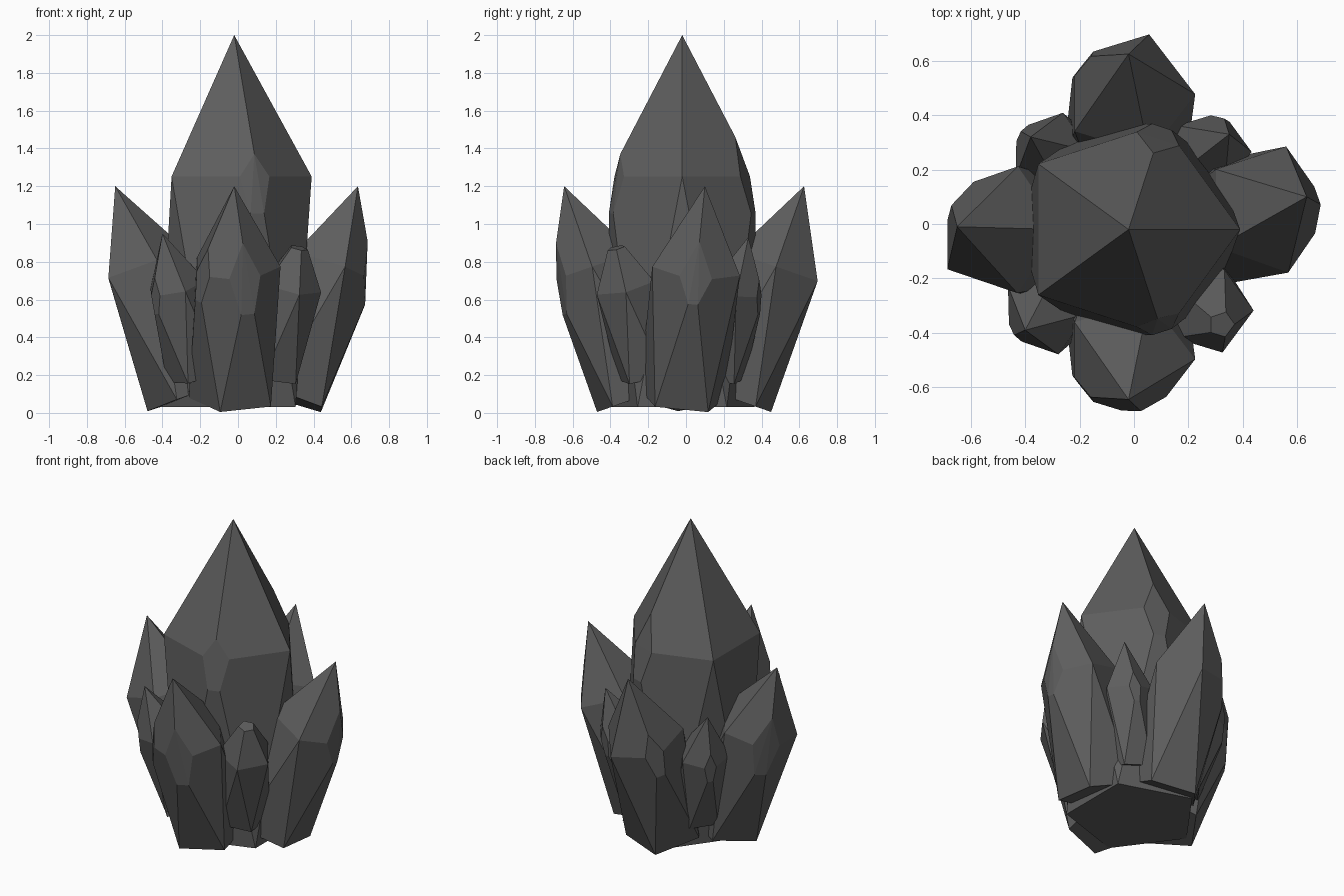
import bpy, bmesh, math
from mathutils import Vector

if "Cube" in bpy.data.objects:
    bpy.data.objects.remove(bpy.data.objects["Cube"])

stone = bpy.data.materials.new("dark grey crystal")
stone.diffuse_color = (0.11, 0.11, 0.11, 1)
stone.use_nodes = True
stone.node_tree.nodes["Principled BSDF"].inputs["Base Color"].default_value = stone.diffuse_color


def ring(radius, z, start):
    return [Vector((radius * math.cos(math.radians(start + 72 * k)),
                    radius * math.sin(math.radians(start + 72 * k)), z)) for k in range(5)]


def crystal(name, base, apex, radius, chips):
    """Five-sided shard from base centre to apex; chips = {corner: (up, side, down)} cut fractions.
    Corner 5 is the tip."""
    base, apex = Vector(base), Vector(apex)
    axis = apex - base
    length = axis.length
    tip = Vector((0, 0, length))
    top = ring(radius, length * 0.62, 0)
    low = ring(radius * 0.98, 0, 36)
    points = list(low)
    for k in range(5):
        v = top[k]
        if k in chips:
            up, side, down = chips[k]
            points += [v.lerp(tip, up), v.lerp(top[k - 1], side), v.lerp(top[(k + 1) % 5], side),
                       v.lerp(low[k], down), v.lerp(low[k - 1], down)]
        else:
            points.append(v)
    if 5 in chips:
        points += [tip.lerp(v, chips[5]) for v in top]
    else:
        points.append(tip)
    turn = Vector((0, 0, 1)).rotation_difference(axis)
    bm = bmesh.new()
    for p in points:
        bm.verts.new(base + turn @ p)
    hull = bmesh.ops.convex_hull(bm, input=bm.verts)
    bmesh.ops.delete(bm, geom=[v for v in bm.verts if not v.link_faces], context='VERTS')
    bmesh.ops.dissolve_limit(bm, angle_limit=0.02, verts=bm.verts, edges=bm.edges)
    bmesh.ops.recalc_face_normals(bm, faces=bm.faces)
    mesh = bpy.data.meshes.new(name)
    bm.to_mesh(mesh)
    bm.free()
    mesh.materials.append(stone)
    bpy.context.collection.objects.link(bpy.data.objects.new(name, mesh))


# Tall central shard
crystal("main_crystal", (-0.02, -0.02, 0.03), (-0.02, -0.02, 2.0), 0.41,
        {1: (0.28, 0.21, 0.16), 4: (0.16, 0.21, 0.16)})

# Four large shards leaning outward
big, small = (0.4, 0.37, 0.26), (0.3, 0.25, 0.2)
crystal("front_crystal", (-0.02, -0.255, 0.08), (-0.02, -0.645, 1.2), 0.245, {4: big, 3: small})
crystal("back_crystal", (-0.02, 0.235, 0.08), (-0.02, 0.625, 1.2), 0.245, {2: small})
crystal("right_crystal", (0.257, -0.02, 0.08), (0.635, 0.10, 1.2), 0.245, {0: (0.42, 0.37, 0.18)})
crystal("left_crystal", (-0.253, -0.04, 0.09), (-0.65, -0.01, 1.2), 0.245, {2: big})

# Four small shards in the gaps
crystal("front_left_shard", (-0.22, -0.22, 0.2), (-0.40, -0.39, 0.95), 0.164, {3: small})
crystal("front_right_shard", (0.18, -0.21, 0.2), (0.34, -0.39, 0.96), 0.164, {5: 0.3})
crystal("back_right_shard", (0.17, 0.17, 0.2), (0.35, 0.33, 0.93), 0.155, {1: small})
crystal("back_left_shard", (-0.2, 0.17, 0.2), (-0.38, 0.32, 0.93), 0.155, {2: small})
